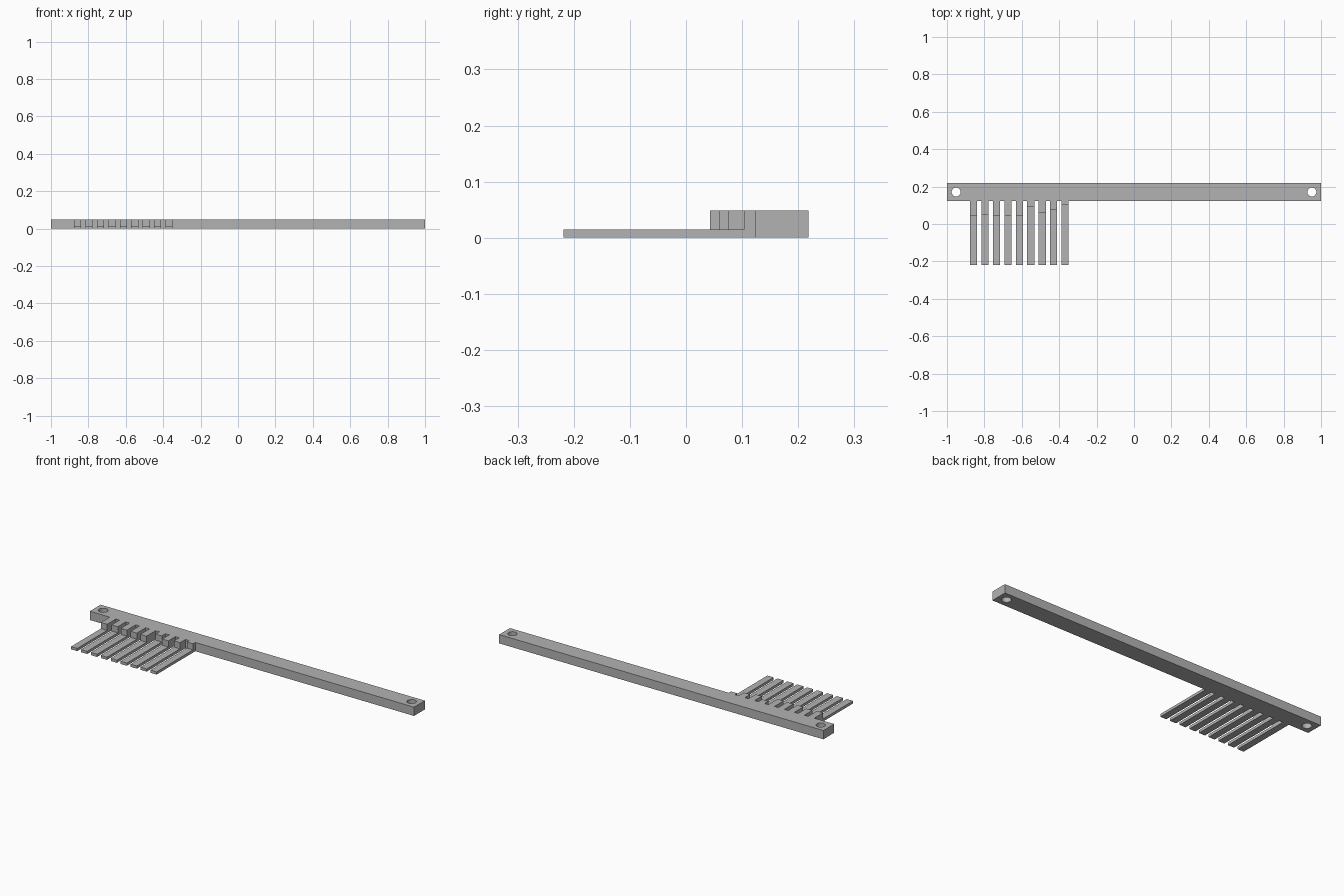
import bpy
import bmesh

cube = bpy.data.objects.get("Cube")
if cube:
    bpy.data.objects.remove(cube, do_unlink=True)

# Single flat grey
grey = bpy.data.materials.new("grey")
grey.use_nodes = True
colour = (0.45, 0.45, 0.45, 1)
grey.diffuse_color = colour
grey.node_tree.nodes["Principled BSDF"].inputs["Base Color"].default_value = colour

BAR_FRONT, BAR_BACK, HEIGHT = 0.123, 0.218, 0.049
TIP, THIN = -0.218, 0.015


def prism(name, profile, x0, x1):
    """Extrude a (y, z) profile along x."""
    bm = bmesh.new()
    face = bm.faces.new([bm.verts.new((x0, y, z)) for y, z in profile])
    grown = bmesh.ops.extrude_face_region(bm, geom=[face])["geom"]
    moved = [v for v in grown if isinstance(v, bmesh.types.BMVert)]
    bmesh.ops.translate(bm, verts=moved, vec=(x1 - x0, 0, 0))
    bmesh.ops.recalc_face_normals(bm, faces=bm.faces)
    mesh = bpy.data.meshes.new(name)
    bm.to_mesh(mesh)
    bm.free()
    mesh.materials.append(grey)
    obj = bpy.data.objects.new(name, mesh)
    bpy.context.collection.objects.link(obj)
    return obj


# Long bar
bar = prism("bar", [(BAR_FRONT, 0), (BAR_BACK, 0),
                    (BAR_BACK, HEIGHT), (BAR_FRONT, HEIGHT)], -1, 1)

# Round screw hole at each end
for x in (-0.951, 0.951):
    bpy.ops.mesh.primitive_cylinder_add(vertices=32, radius=0.024, depth=0.2,
                                        location=(x, 0.171, HEIGHT / 2))
    cutter = bpy.context.object
    cutter.name = "hole_cutter"
    cutter.hide_render = True
    cutter.data.materials.append(grey)
    mod = bar.modifiers.new("hole", "BOOLEAN")
    mod.operation = "DIFFERENCE"
    mod.solver = "EXACT"
    mod.object = cutter
    bpy.context.view_layer.objects.active = bar
    bpy.ops.object.modifier_apply(modifier=mod.name)
    bpy.data.objects.remove(cutter, do_unlink=True)

# Comb of thin teeth, each with a tall root block of its own depth
roots = [0.045, 0.052, 0.045, 0.045, 0.043, 0.09, 0.06, 0.076, 0.103]
for i, root in enumerate(roots):
    x = -0.877 + i * 0.0612
    prism(f"tooth_{i + 1}", [(BAR_FRONT, 0), (TIP, 0), (TIP, THIN), (root, THIN),
                             (root, HEIGHT), (BAR_FRONT, HEIGHT)], x, x + 0.038)
